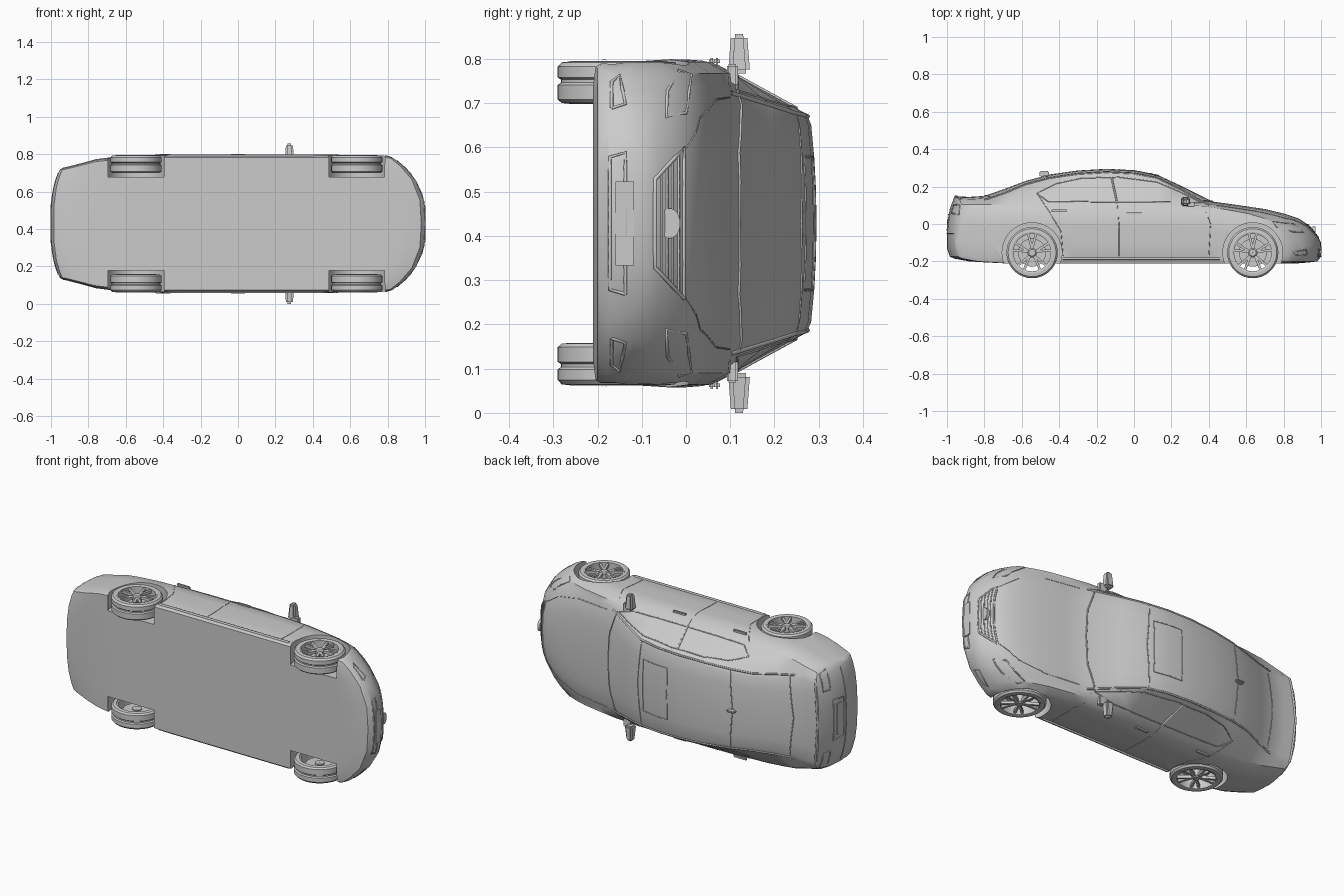
import bpy, bmesh, math
from mathutils import Vector
from mathutils.bvhtree import BVHTree

if "Cube" in bpy.data.objects:
    bpy.data.objects.remove(bpy.data.objects["Cube"])

grey = bpy.data.materials.new("plain grey")
grey.diffuse_color = (0.6, 0.6, 0.6, 1)
grey.use_nodes = True
grey.node_tree.nodes["Principled BSDF"].inputs["Base Color"].default_value = (0.6, 0.6, 0.6, 1)

# The car lies on its side: x = length (nose at +x), y = car's up, z = width
ZC = 0.4285


def add(name, bm, smooth=True):
    bmesh.ops.recalc_face_normals(bm, faces=bm.faces)
    me = bpy.data.meshes.new(name)
    bm.to_mesh(me)
    bm.free()
    ob = bpy.data.objects.new(name, me)
    bpy.context.collection.objects.link(ob)
    me.materials.append(grey)
    bpy.ops.object.select_all(action='DESELECT')
    ob.select_set(True)
    bpy.context.view_layer.objects.active = ob
    if smooth:
        bpy.ops.object.shade_smooth_by_angle(angle=math.radians(32))
    return ob


# ---- body shell: x, roof height, floor height, half width, half roof width
STATIONS = [
    (-1.0, 0.0, -.13, .29, .24), (-.985, .08, -.175, .30, .25),
    (-.96, .148, -.185, .305, .255), (-.88, .145, -.20, .325, .26),
    (-.80, .15, -.205, .345, .25), (-.70, .185, -.21, .355, .235),
    (-.58, .23, -.21, .363, .23), (-.45, .265, -.21, .368, .235),
    (-.30, .286, -.21, .37, .243), (-.15, .295, -.21, .37, .247),
    (0.0, .288, -.21, .37, .25), (.12, .265, -.21, .37, .255),
    (.25, .205, -.21, .37, .275), (.42, .12, -.21, .37, .305),
    (.55, .102, -.21, .37, .31), (.70, .08, -.21, .37, .31),
    (.80, .056, -.21, .37, .31), (.88, .03, -.21, .37, .305),
    (.94, -.01, -.205, .37, .30), (.98, -.06, -.20, .365, .30),
    (1.0, -.10, -.175, .355, .29)]


def bowed(x, w):
    # round the nose and tail in plan
    k = (abs(w) / .37) ** 3
    if x > .15:
        return x - .2 * ((x - .15) / .85) ** 1.3 * k
    if x < -.6:
        return x + .1 * (-.6 - x) / .4 * k
    return x


def half_section(T, bot, W, R):
    belt = min(.105, T - .025)
    pts = [(W * f, bot) for f in (0, .35, .65, .85, .96)]
    pts += [(W * f, bot + (belt - bot) * g)
            for f, g in ((.985, .07), (.985, .33), (1, .62), (.985, .85), (.915, 1))]
    pts += [(R * f, T - d) for f, d in ((1, .022), (.9, .012), (.6, .005), (.3, .001), (0, 0))]
    return pts


bm = bmesh.new()
rings = []
for x, *dims in STATIONS:
    pts = half_section(*dims)
    left = [bm.verts.new((bowed(x, w), h, ZC + w)) for w, h in pts]
    right = [left[0]] + [bm.verts.new((bowed(x, w), h, ZC - w)) for w, h in pts[1:-1]] + [left[-1]]
    rings.append((left, right))
for a, b in zip(rings, rings[1:]):
    for side in (0, 1):
        for i in range(14):
            bm.faces.new((a[side][i], a[side][i + 1], b[side][i + 1], b[side][i]))
for ring in (rings[0], rings[-1]):
    for side in ring:
        for i in range(6):
            bm.faces.new((side[i], side[i + 1], side[13 - i], side[14 - i]))
        bm.faces.new(side[6:9])
body = add("body_shell", bm, False)

# ---- wheel wells
WHEELS = [(x, s) for x in (-.545, .635) for s in (1, -1)]
WY = -.153
bm = bmesh.new()
for x, s in WHEELS:
    g = bmesh.ops.create_cone(bm, cap_ends=True, segments=40, radius1=.16, radius2=.16, depth=.3)
    bmesh.ops.translate(bm, verts=g["verts"], vec=(x, WY, ZC + s * .40))
cutter = add("well_cutter", bm, False)
cutter.hide_render = True
mod = body.modifiers.new("wells", 'BOOLEAN')
mod.operation, mod.solver, mod.object = 'DIFFERENCE', 'EXACT', cutter
bpy.ops.object.select_all(action='DESELECT')
body.select_set(True)
bpy.context.view_layer.objects.active = body
bpy.ops.object.modifier_apply(modifier="wells")
bpy.data.objects.remove(cutter)
bpy.ops.object.shade_smooth_by_angle(angle=math.radians(32))
bm = bmesh.new()
bm.from_mesh(body.data)
tree = BVHTree.FromBMesh(bm)
bm.free()


def project(view, a, b):
    # side: a = x, b = height; top: a = x, b = width; front/rear: a = width, b = height
    origin, d = {
        'left': ((a, b, ZC + 2), (0, 0, -1)), 'right': ((a, b, ZC - 2), (0, 0, 1)),
        'top': ((a, 2, ZC + b), (0, -1, 0)), 'front': ((2, b, ZC + a), (-1, 0, 0)),
        'rear': ((-2, b, ZC + a), (1, 0, 0))}[view]
    return tree.ray_cast(Vector(origin), Vector(d))[0]


def trim(name, view, pts, r=.003, closed=False):
    # thin bead that follows the body surface
    if closed:
        pts = pts + pts[:1]
    path = []
    for (a0, b0), (a1, b1) in zip(pts, pts[1:]):
        n = max(1, int(math.hypot(a1 - a0, b1 - b0) / .03))
        path += [project(view, a0 + (a1 - a0) * i / n, b0 + (b1 - b0) * i / n) for i in range(n)]
    path.append(project(view, *pts[-1]))
    path = [p for p in path if p]
    cu = bpy.data.curves.new(name, 'CURVE')
    cu.dimensions, cu.bevel_depth, cu.bevel_resolution = '3D', r, 1
    sp = cu.splines.new('POLY')
    sp.points.add(len(path) - 1)
    for p, q in zip(sp.points, path):
        p.co = (*q, 1)
    ob = bpy.data.objects.new(name, cu)
    bpy.context.collection.objects.link(ob)
    cu.materials.append(grey)
    bpy.ops.object.select_all(action='DESELECT')
    ob.select_set(True)
    bpy.context.view_layer.objects.active = ob
    bpy.ops.object.convert(target='MESH')


def box(name, c, size, bevel=.004, taper=None):
    # c and size are (length, height, width); taper shrinks the outer end
    bm = bmesh.new()
    bmesh.ops.create_cube(bm, size=1)
    for v in bm.verts:
        k = taper if taper and v.co.z * c[2] > 0 else 1
        v.co = (c[0] + v.co.x * size[0] * k, c[1] + v.co.y * size[1] * k, ZC + c[2] + v.co.z * size[2])
    if bevel:
        bmesh.ops.bevel(bm, geom=bm.edges[:], offset=bevel, segments=2, affect='EDGES')
    return add(name, bm)


# ---- side details on both flanks
for view, s in (('left', 1), ('right', -1)):
    trim(view + "_window_frame", view, [(.36, .115), (.24, .175), (.12, .225), (-.08, .25),
         (-.28, .245), (-.42, .215), (-.52, .165), (-.46, .12)], .003, True)
    trim(view + "_door_pillar", view, [(-.12, .25), (-.09, .11)], .005)
    trim(view + "_front_door_seam", view, [(.37, .1), (.41, 0), (.40, -.17)], .002)
    trim(view + "_middle_door_seam", view, [(-.09, .11), (-.08, 0), (-.08, -.17)], .002)
    trim(view + "_rear_door_seam", view, [(-.52, .165), (-.45, .06), (-.39, -.04), (-.38, -.17)], .002)
    trim(view + "_sill", view, [(-.38, -.185), (.46, -.185)], .007)
    trim(view + "_roof_rail", 'top', [(.40, s * .295), (.25, s * .27), (.12, s * .25), (0, s * .245),
         (-.3, s * .238), (-.58, s * .225), (-.8, s * .243)], .005)
    for n, x, h in (("front", .0, .058), ("rear", -.40, .07)):
        box(view + "_" + n + "_handle", (x, h, s * .366), (.085, .013, .016))
    # mirror and its foot
    box(view + "_mirror", (.275, .12, s * .3835), (.05, .05, .09), .009, .72)
    box(view + "_mirror_foot", (.30, .105, s * .335), (.05, .025, .05))
    # lamps
    trim(view + "_headlight", 'front', [(s * .25, .0), (s * .24, -.045), (s * .30, -.042),
         (s * .345, -.015), (s * .335, .012)], .004, True)
    trim(view + "_fog_lamp", 'front', [(s * .26, -.168), (s * .32, -.168), (s * .335, -.15),
         (s * .27, -.137)], .004, True)
    trim(view + "_tail_lamp", 'rear', [(s * .18, .06), (s * .18, .105), (s * .27, .10),
         (s * .285, .05)], .004, True)
    trim(view + "_hood_seam", 'top', [(.44, s * .285), (.65, s * .28), (.80, s * .24), (.90, s * .17)], .002)

# ---- top details
trim("sunroof_frame", 'top', [(.09, -.15), (.09, .15), (-.08, .15), (-.08, -.15)], .003, True)
trim("windshield_base", 'top', [(.36, -.30), (.41, -.16), (.42, 0), (.41, .16), (.36, .30)], .004)
trim("windshield_top", 'top', [(.11, -.245), (.13, 0), (.11, .245)], .003)
trim("rear_glass_top", 'top', [(-.46, -.225), (-.48, 0), (-.46, .225)], .003)
trim("rear_glass_base", 'top', [(-.77, -.235), (-.80, 0), (-.77, .235)], .003)
trim("trunk_lip", 'top', [(-.93, -.25), (-.955, 0), (-.93, .25)], .006)
box("antenna_fin", (-.48, .268, 0), (.05, .03, .012))

# ---- nose and tail details
trim("grille_frame", 'front', [(-.17, -.005), (.17, -.005), (.10, -.07), (-.10, -.07)], .005, True)
for i in range(4):
    h = -.017 - i * .013
    w = .155 - i * .0145
    trim("grille_slat", 'front', [(-w, h), (w, h)], .003)
trim("lower_intake", 'front', [(-.16, -.137), (.16, -.137), (.15, -.172), (-.15, -.172)], .004, True)
box("front_plate", (.998, -.138, 0), (.009, .042, .19), 0)
trim("rear_plate_recess", 'rear', [(-.12, .05), (.12, .05), (.11, -.03), (-.11, -.03)], .004, True)
box("rear_plate", (-.995, .005, 0), (.009, .045, .18), 0)
trim("rear_bumper_seam", 'rear', [(-.27, -.05), (.27, -.05)], .003)

bm = bmesh.new()
bmesh.ops.create_cone(bm, cap_ends=True, segments=24, radius1=1, radius2=1, depth=1)
p = project('front', 0, -.037)
for v in bm.verts:
    v.co = (p.x + v.co.z * .016, -.037 + v.co.y * .024, ZC + v.co.x * .034)
add("grille_disc", bm)


# ---- wheels
def lathe(name, x, s, profile, n=36):
    bm = bmesh.new()
    cols = [[bm.verts.new((x + r * math.cos(t), WY + r * math.sin(t), ZC + s * w)) for r, w in profile]
            for t in (2 * math.pi * k / n for k in range(n))]
    m = len(profile)
    for k in range(n):
        a, b = cols[k], cols[(k + 1) % n]
        for i in range(m):
            bm.faces.new((a[i], a[(i + 1) % m], b[(i + 1) % m], b[i]))
    add(name, bm)


for x, s in WHEELS:
    tag = ("front_" if x > 0 else "rear_") + ("left" if s > 0 else "right")
    lathe(tag + "_tyre", x, s, [(.108, .270), (.128, .272), (.137, .280), (.137, .313), (.130, .318),
          (.130, .325), (.137, .330), (.137, .354), (.128, .364), (.108, .366)])
    lathe(tag + "_rim", x, s, [(.100, .275), (.110, .275), (.110, .367), (.100, .364)])
    lathe(tag + "_hub", x, s, [(.001, .30), (.026, .30), (.026, .355), (.018, .362), (.001, .362)], 20)
    lathe(tag + "_brake_disc", x, s, [(.001, .305), (.075, .305), (.075, .315), (.001, .315)], 28)
    bm = bmesh.new()
    for k in range(5):
        for side in (-1, 1):
            # paired spokes fan out towards the rim
            t0 = 2 * math.pi * k / 5 + math.pi / 2
            t1 = t0 + side * .2
            a = Vector((.018 * math.cos(t0), .018 * math.sin(t0), 0))
            b = Vector((.104 * math.cos(t1), .104 * math.sin(t1), 0))
            nrm = (b - a).normalized().cross(Vector((0, 0, 1)))
            g = bmesh.ops.create_cube(bm, size=1)
            for v in g["verts"]:
                c = a.lerp(b, v.co.x + .5) + nrm * v.co.y * .013
                v.co = (x + c.x, WY + c.y, ZC + s * (.350 + v.co.z * .016))
    add(tag + "_spokes", bm, False)
